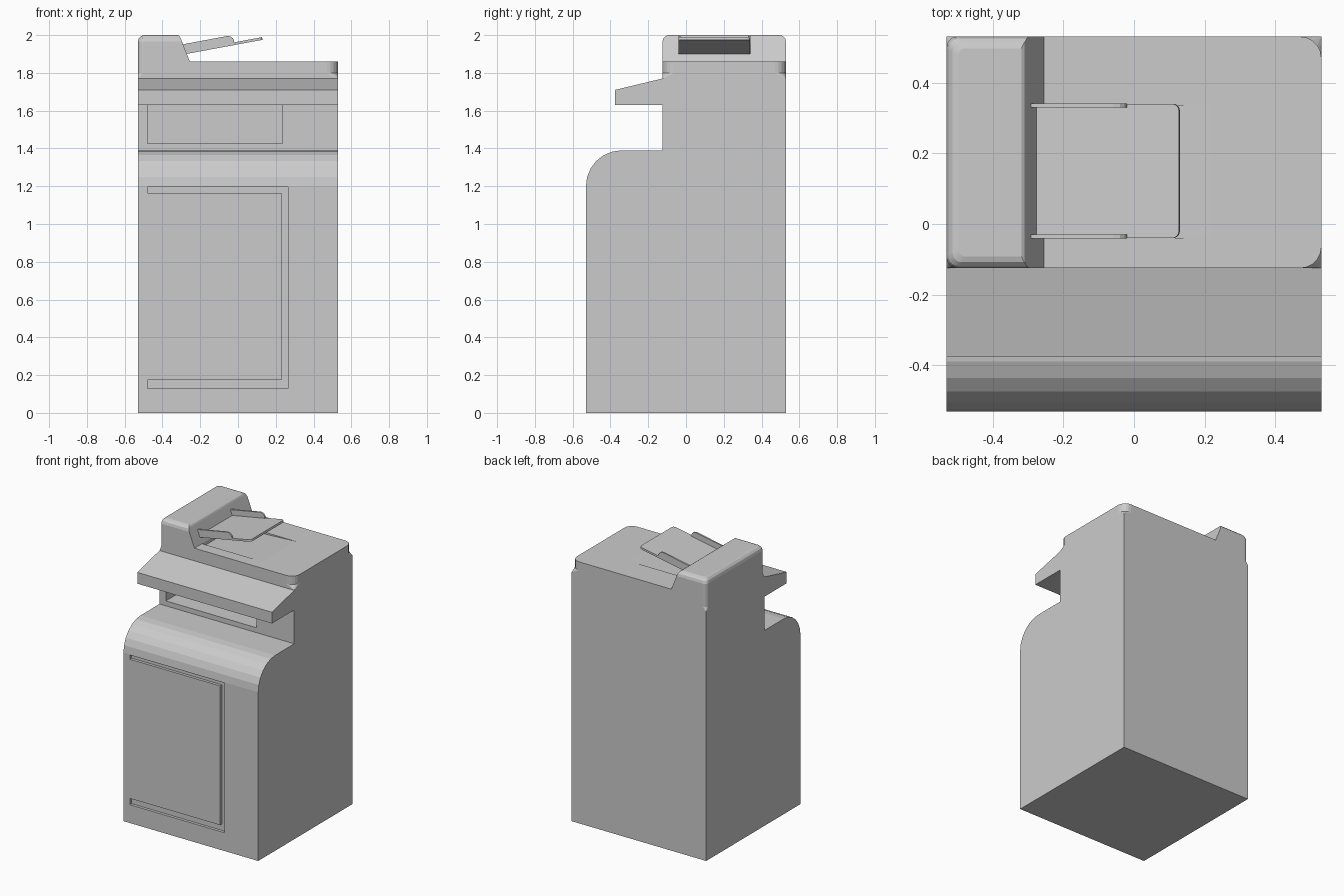
import bpy, bmesh
from math import sin, cos, pi

if "Cube" in bpy.data.objects:
    bpy.data.objects.remove(bpy.data.objects["Cube"])


def finish(name, bm):
    bmesh.ops.remove_doubles(bm, verts=bm.verts, dist=1e-5)
    bmesh.ops.recalc_face_normals(bm, faces=bm.faces)
    me = bpy.data.meshes.new(name)
    bm.to_mesh(me)
    bm.free()
    ob = bpy.data.objects.new(name, me)
    bpy.context.collection.objects.link(ob)
    return ob


def extrude(name, pts, axis, lo, hi):
    """Extrude a side profile (axis 'x': y,z points; axis 'y': x,z points)."""
    bm = bmesh.new()
    at = (lambda p, t: (t, p[0], p[1])) if axis == 'x' else (lambda p, t: (p[0], t, p[1]))
    a, b = ([bm.verts.new(at(p, t)) for p in pts] for t in (lo, hi))
    bm.faces.new(a)
    bm.faces.new(b)
    for i in range(len(pts)):
        j = (i + 1) % len(pts)
        bm.faces.new((a[i], a[j], b[j], b[i]))
    return finish(name, bm)


def arc(cx, cz, r, a0, a1, n):
    return [(cx + r * cos(a0 + (a1 - a0) * i / n), cz + r * sin(a0 + (a1 - a0) * i / n))
            for i in range(n + 1)]


def rounded_ring(bm, x0, x1, y0, y1, z, r_left, r_right, n=5):
    pts = []
    for k, (x, y, sx, sy, r) in enumerate(((x1, y1, -1, -1, r_right), (x0, y1, 1, -1, r_left),
                                           (x0, y0, 1, 1, r_left), (x1, y0, -1, 1, r_right))):
        pts += arc(x + sx * r, y + sy * r, r, k * pi / 2, (k + 1) * pi / 2, n)
    return [bm.verts.new((x, y, z)) for x, y in pts]


def boolean(ob, other, op='DIFFERENCE'):
    mod = ob.modifiers.new(op.lower(), 'BOOLEAN')
    mod.object, mod.operation, mod.solver = other, op, 'EXACT'
    bpy.context.view_layer.objects.active = ob
    bpy.ops.object.modifier_apply(modifier=mod.name)
    bpy.data.objects.remove(other)


W = 0.53

# main cabinet: rounded lower front, paper gap and sloped control shelf
profile = [(-W, 0), (W, 0), (W, 1.77), (-0.125, 1.77), (-0.375, 1.71), (-0.375, 1.63),
           (-0.125, 1.63), (-0.125, 1.39)] + arc(-0.34, 1.2, 0.19, pi / 2, pi, 6)
body = extrude("cabinet", profile, 'x', -W, W)

# scanner top: square base easing into rounded corners, softened upper rim
bm = bmesh.new()
levels = [(1.77, 0, 0, 0), (1.80, 0, 0.03, 0.06), (1.965, 0, 0.03, 0.06),
          (1.983, 0.005, 0.03, 0.06), (1.995, 0.017, 0.025, 0.05), (2.0, 0.033, 0.02, 0.04)]
rings = [rounded_ring(bm, -W + d, W - d, -0.125 + d, W - d, z, rl, rr)
         for z, d, rl, rr in levels]
bm.faces.new(rings[0])
bm.faces.new(rings[-1])
for a, b in zip(rings, rings[1:]):
    for i in range(len(a)):
        j = (i + 1) % len(a)
        bm.faces.new((a[i], a[j], b[j], b[i]))
top = finish("scanner_top", bm)

# cut away everything right of the raised feeder, leaving its slanted face
boolean(top, extrude("lid_cutter", [(-0.255, 1.86), (-0.304, 1.985), (-0.309, 1.994),
                                    (-0.32, 2.001), (-0.32, 2.1), (0.7, 2.1), (0.7, 1.86)],
                     'y', -0.3, 0.7))
# shallow ramp in the lid below the tray
boolean(top, extrude("ramp_cutter", [(-0.255, 1.835), (0.22, 1.86), (0.22, 1.87),
                                     (-0.255, 1.87)], 'y', -0.04, 0.335))
boolean(body, top, 'UNION')

# C-shaped groove around the front door
boolean(body, extrude("groove_cutter", [(-0.48, 0.13), (0.265, 0.13), (0.265, 1.195),
                                        (-0.48, 1.195), (-0.48, 1.165), (0.23, 1.165),
                                        (0.23, 0.175), (-0.48, 0.175)], 'y', -0.6, -0.51))
# paper output recess in the gap
boolean(body, extrude("output_cutter", [(-0.48, 1.425), (0.235, 1.425), (0.235, 1.629),
                                        (-0.48, 1.629)], 'y', -0.2, 0.18))

# feeder tray plate with rounded free corners
tray = extrude("feeder_tray", [(-0.275, 1.9), (0.13, 1.975), (0.127, 1.989), (-0.278, 1.914)],
               'y', -0.04, 0.34)
bm = bmesh.new()
bm.from_mesh(tray.data)
ends = [e for e in bm.edges if all(v.co.x > 0.1 for v in e.verts)
        and abs(e.verts[0].co.y - e.verts[1].co.y) < 1e-4]
bmesh.ops.bevel(bm, geom=ends, offset=0.02, segments=4, profile=0.5, affect='EDGES')
bm.to_mesh(tray.data)
bm.free()

# tray side rails
rail = [(-0.275, 1.902), (-0.02, 1.949), (-0.02, 1.968), (-0.027, 1.983), (-0.04, 1.993),
        (-0.058, 1.995), (-0.293, 1.951)]
for side, y in (("front", -0.041), ("back", 0.329)):
    extrude(f"tray_rail_{side}", rail, 'y', y, y + 0.012)
